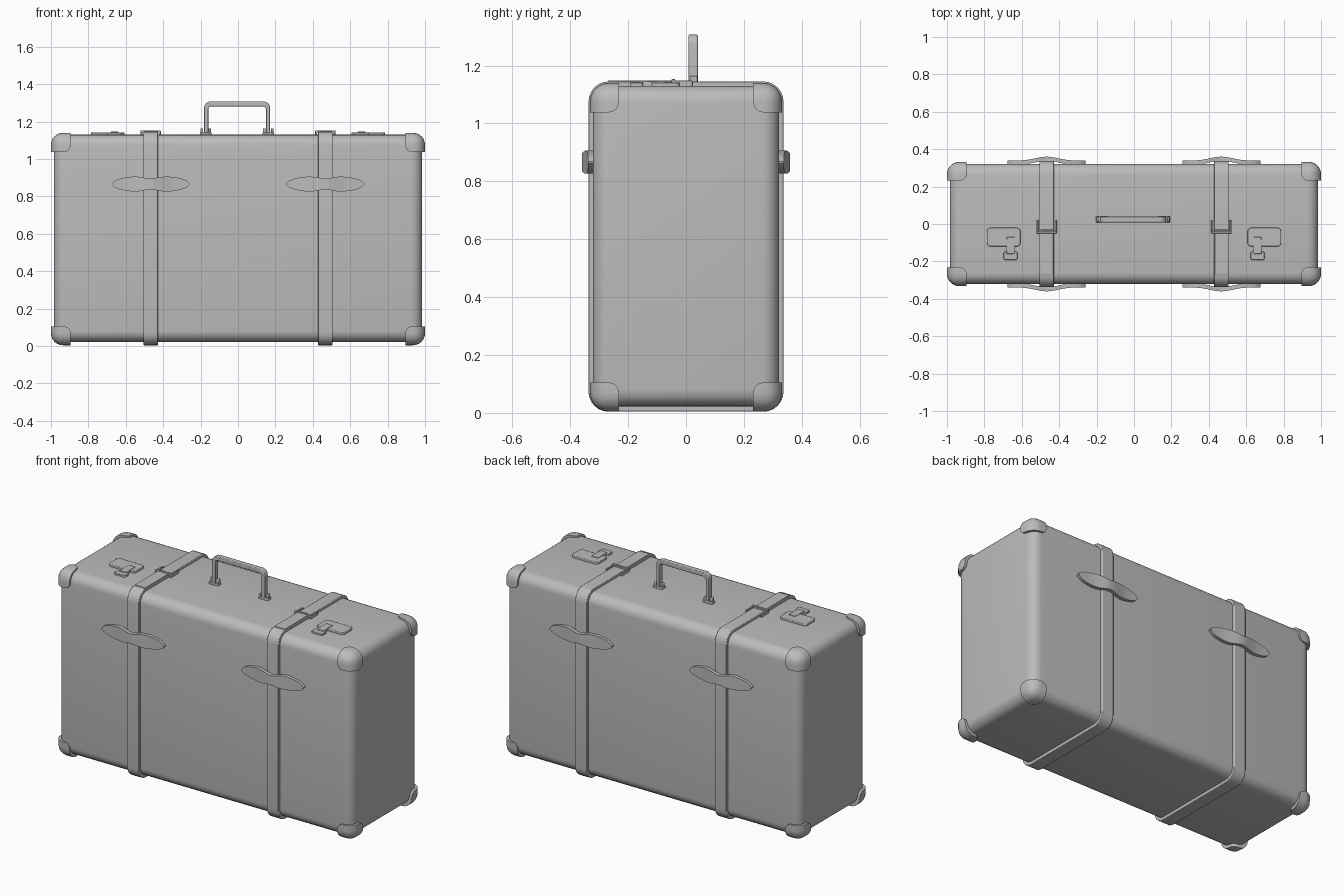
import bpy, bmesh, math
from mathutils import Vector

cube = bpy.data.objects.get("Cube")
if cube:
    bpy.data.objects.remove(cube, do_unlink=True)

grey = bpy.data.materials.new("plain grey")
grey.use_nodes = True
grey.diffuse_color = (0.5, 0.5, 0.5, 1)
grey.node_tree.nodes["Principled BSDF"].inputs["Base Color"].default_value = (0.5, 0.5, 0.5, 1)


def finish(name, bm, bevel=0):
    """Turn a bmesh into a smooth-shaded object with optional soft edges."""
    bmesh.ops.recalc_face_normals(bm, faces=bm.faces)
    mesh = bpy.data.meshes.new(name)
    bm.to_mesh(mesh)
    bm.free()
    mesh.materials.append(grey)
    obj = bpy.data.objects.new(name, mesh)
    bpy.context.collection.objects.link(obj)
    if bevel:
        mod = obj.modifiers.new("soft edges", "BEVEL")
        mod.width, mod.segments, mod.limit_method = bevel, 2, "ANGLE"
    bpy.ops.object.select_all(action="DESELECT")
    bpy.context.view_layer.objects.active = obj
    obj.select_set(True)
    bpy.ops.object.shade_smooth_by_angle(angle=math.radians(35))
    return obj


def box_mesh(lo, hi):
    bm = bmesh.new()
    bmesh.ops.create_cube(bm, size=1)
    lo, hi = Vector(lo), Vector(hi)
    for v in bm.verts:
        v.co = (lo + hi) / 2 + v.co * (hi - lo)
    return bm


def box(name, lo, hi, bevel=0.004):
    return finish(name, box_mesh(lo, hi), bevel)


def round_edges(bm, edges, radius, segments):
    bmesh.ops.bevel(bm, geom=edges, offset=radius, segments=segments,
                    profile=0.5, affect="EDGES", clamp_overlap=True)


def rounded_rect(a0, b0, a1, b1, r, steps=6):
    """Counter-clockwise outline, starting at the lower right corner."""
    pts = []
    for k, (a, b) in enumerate([(a1 - r, b0 + r), (a1 - r, b1 - r),
                                (a0 + r, b1 - r), (a0 + r, b0 + r)]):
        for i in range(steps + 1):
            t = math.pi / 2 * (k - 1 + i / steps)
            pts.append((a + r * math.cos(t), b + r * math.sin(t)))
    return pts


def place(axis, a, b, c):
    return {"x": (c, a, b), "y": (a, c, b), "z": (a, b, c)}[axis]


def band(name, outer, inner, axis, lo, hi, closed, bevel=0):
    """Strip of rectangular section between two matching outlines."""
    bm = bmesh.new()
    rings = [[bm.verts.new(place(axis, *p, c)) for p, c in
              ((o, lo), (o, hi), (i, hi), (i, lo))] for o, i in zip(outer, inner)]
    n = len(rings)
    for k in range(n if closed else n - 1):
        p, q = rings[k], rings[(k + 1) % n]
        for j in range(4):
            bm.faces.new((p[j], p[(j + 1) % 4], q[(j + 1) % 4], q[j]))
    if not closed:
        bm.faces.new(rings[0])
        bm.faces.new(rings[-1])
    return finish(name, bm, bevel)


def prism(name, outline, axis, lo, hi, bevel=0):
    bm = bmesh.new()
    face = bm.faces.new([bm.verts.new(place(axis, a, b, lo)) for a, b in outline])
    top = bmesh.ops.extrude_face_region(bm, geom=[face])["geom"]
    move = Vector(place(axis, 0, 0, hi - lo))
    for v in top:
        if isinstance(v, bmesh.types.BMVert):
            v.co += move
    return finish(name, bm, bevel)


# Case body with soft edges
bm = box_mesh((-0.985, -0.322, 0.022), (0.985, 0.322, 1.13))
round_edges(bm, bm.edges[:], 0.06, 6)
finish("case_body", bm)

# Corner caps: rounded outside, with rounded ends to each flap
for sx, side in ((-1, "right"), (1, "left")):
    for sy, end in ((-1, "front"), (1, "back")):
        for z_out, z_in, level in ((0.004, 0.105, "bottom"), (1.14, 1.038, "top")):
            out = Vector((sx, sy * 0.332, z_out))
            inn = Vector((sx * 0.895, sy * 0.232, z_in))
            bm = box_mesh([min(p) for p in zip(out, inn)], [max(p) for p in zip(out, inn)])
            for corner, radius, seg in ((inn, 0.035, 4), (out, 0.065, 6)):
                vert = min(bm.verts, key=lambda v: (v.co - corner).length)
                round_edges(bm, list(vert.link_edges), radius, seg)
            finish(f"{end}_{side}_{level}_corner_cap", bm)


def leaf(name, cx, s):
    """Pinched strap loop that bows outward over the strap."""
    bm = bmesh.new()
    rings = []
    n = 28
    for i in range(n + 1):
        u = -1 + 2 * i / n
        lobe = math.sqrt(max(0, 1 - abs(u) ** 2.6)) * 0.043
        h = max(0.003, lobe - 0.014 * math.exp(-(u / 0.25) ** 2))
        bow = 0.339 + 0.021 * math.exp(-(u / 0.4) ** 2)
        x = cx + 0.208 * u
        rings.append([bm.verts.new((x, s * y, 0.866 + z)) for y, z in
                      ((bow - 0.022, -h), (bow, -h), (bow, h), (bow - 0.022, h))])
    for p, q in zip(rings, rings[1:]):
        for j in range(4):
            bm.faces.new((p[j], p[(j + 1) % 4], q[(j + 1) % 4], q[j]))
    bm.faces.new(rings[0])
    bm.faces.new(rings[-1])
    finish(name, bm)


for s, side in ((-1, "right"), (1, "left")):
    cx = s * 0.467
    # Strap around the case
    band(f"{side}_strap", rounded_rect(-0.337, 0.004, 0.337, 1.145, 0.07),
         rounded_rect(-0.318, 0.026, 0.318, 1.126, 0.056), "x", cx - 0.039, cx + 0.039, True, 0.003)
    leaf(f"{side}_front_strap_loop", cx, -1)
    leaf(f"{side}_back_strap_loop", cx, 1)

    # Overlapping strap end and buckle frame
    box(f"{side}_strap_end", (cx - 0.036, -0.27, 1.14), (cx + 0.036, -0.03, 1.149), 0.002)
    for e in (-1, 1):
        x = cx + e * 0.049
        box(f"{side}_buckle_side_{'outer' if e == s else 'inner'}",
            (x - 0.005, -0.05, 1.128), (x + 0.005, 0.022, 1.148), 0.002)
    box(f"{side}_buckle_bar", (cx - 0.054, -0.05, 1.138), (cx + 0.054, -0.038, 1.153), 0.002)

    # Lock: plate, neck and catch
    px, tx = s * 0.697, s * 0.66
    prism(f"{side}_lock_plate", rounded_rect(px - 0.09, -0.12, px + 0.09, -0.02, 0.02, 4),
          "z", 1.12, 1.142, 0.003)
    box(f"{side}_lock_neck", (tx - 0.022, -0.16, 1.12), (tx + 0.022, -0.07, 1.146), 0.003)
    prism(f"{side}_lock_catch", rounded_rect(tx - 0.037, -0.192, tx + 0.037, -0.148, 0.008, 3),
          "z", 1.12, 1.141, 0.003)

    # Handle mount: base plate, hinge block and pin
    hx = s * 0.167 - 0.005
    box(f"{side}_handle_base", (hx - 0.031, 0.008, 1.12), (hx + 0.031, 0.044, 1.142))
    for e in (-1, 1):
        x = hx + e * 0.021
        box(f"{side}_handle_lug_{'outer' if e == s else 'inner'}",
            (x - 0.007, 0.013, 1.135), (x + 0.007, 0.039, 1.164))

# Arched handle: upper part of two nested rounded outlines, open below
def arch(outline):
    pts = outline[7:21]
    return [(pts[0][0], 1.138)] + pts + [(pts[-1][0], 1.138)]


band("handle", arch(rounded_rect(-0.182, 1.0, 0.172, 1.307, 0.035)),
     arch(rounded_rect(-0.159, 1.0, 0.149, 1.282, 0.015)), "y", 0.009, 0.041, False, 0.004)
